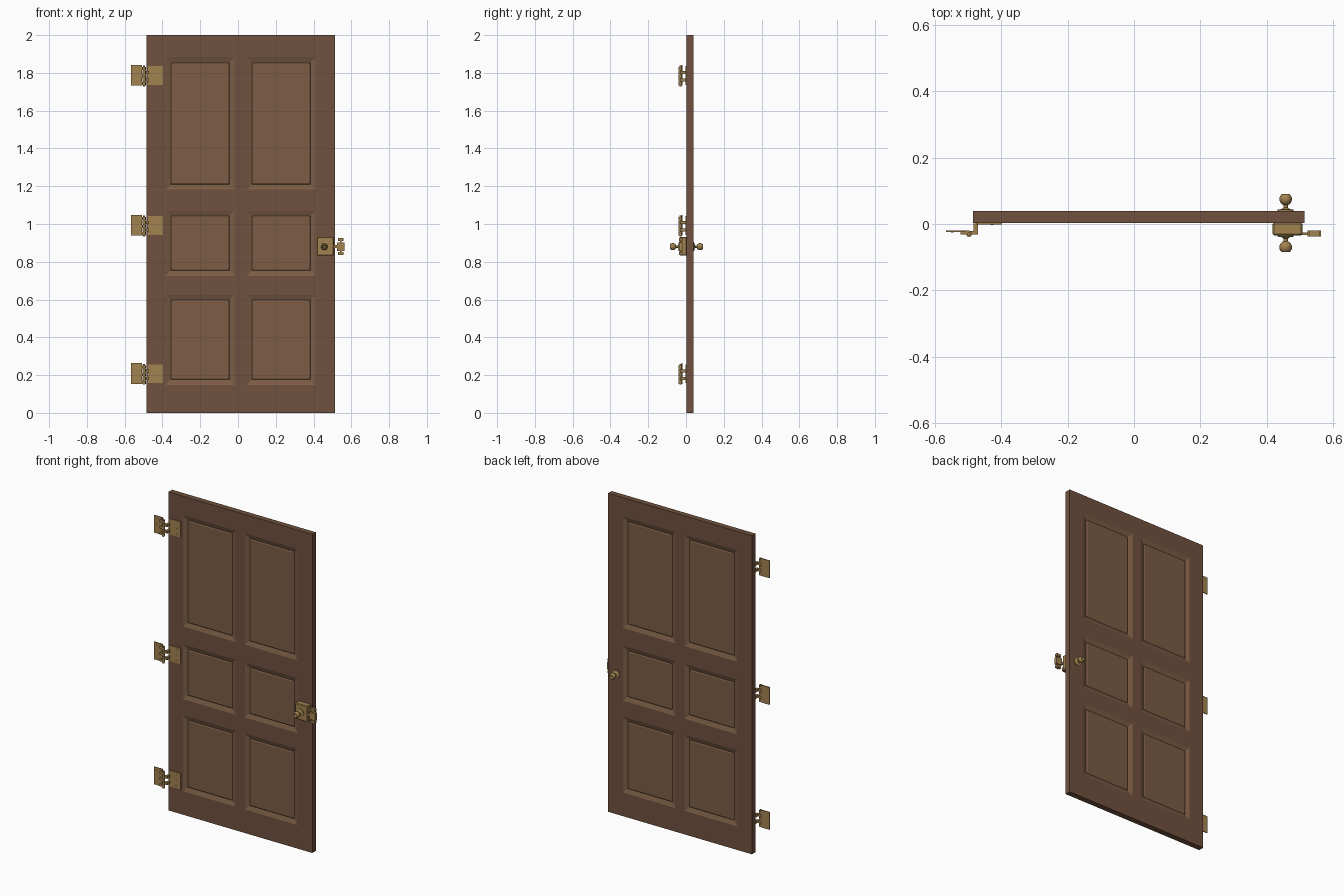
import bpy, bmesh, math
from mathutils import Matrix, Vector

if "Cube" in bpy.data.objects:
    bpy.data.objects.remove(bpy.data.objects["Cube"])


def material(name, rgb):
    m = bpy.data.materials.new(name)
    m.diffuse_color = (*rgb, 1)
    m.use_nodes = True
    m.node_tree.nodes["Principled BSDF"].inputs["Base Color"].default_value = m.diffuse_color
    return m


WOOD = material("wood", (0.16, 0.082, 0.048))
PANEL = material("panel_wood", (0.20, 0.107, 0.06))
BRASS = material("brass", (0.36, 0.225, 0.08))


def finish(name, bm, mats, smooth=False):
    bmesh.ops.recalc_face_normals(bm, faces=bm.faces)
    me = bpy.data.meshes.new(name)
    bm.to_mesh(me)
    bm.free()
    ob = bpy.data.objects.new(name, me)
    bpy.context.collection.objects.link(ob)
    for m in mats:
        me.materials.append(m)
    if smooth:
        bpy.context.view_layer.objects.active = ob
        ob.select_set(True)
        bpy.ops.object.shade_smooth_by_angle(angle=math.radians(40))
        ob.select_set(False)
    return ob


def add_box(bm, x0, x1, y0, y1, z0, z1, bevel=0):
    mat = (Matrix.Translation(((x0 + x1) / 2, (y0 + y1) / 2, (z0 + z1) / 2))
           @ Matrix.Diagonal((x1 - x0, y1 - y0, z1 - z0, 1)))
    verts = bmesh.ops.create_cube(bm, size=1, matrix=mat)["verts"]
    if bevel:
        edges = list({e for v in verts for e in v.link_edges})
        bmesh.ops.bevel(bm, geom=edges, offset=bevel, segments=1, affect="EDGES")


def add_rod(bm, centre, r, length, axis="Z", sides=12):
    rot = Matrix.Rotation(math.pi / 2, 4, "X") if axis == "Y" else Matrix()
    bmesh.ops.create_cone(bm, cap_ends=True, segments=sides, radius1=r, radius2=r,
                          depth=length, matrix=Matrix.Translation(centre) @ rot)


# Door slab: gridded faces on both sides, each panel cell cut as a moulding
XS = [-0.485, -0.384, -0.018, 0.045, 0.411, 0.514]
ZS = [0, 0.148, 0.625, 0.726, 1.07, 1.182, 1.881, 2]
YF, YB = 0.003, 0.039
MOULD = [(0, 0), (0.005, 0.002), (0.028, 0.010), (0.034, 0.006)]  # inset, depth

bm = bmesh.new()


def face(points, mat=0):
    bm.faces.new([bm.verts.new(p) for p in points]).material_index = mat


for y, inward in ((YF, 1), (YB, -1)):
    for i in range(5):
        for k in range(7):
            x0, x1, z0, z1 = XS[i], XS[i + 1], ZS[k], ZS[k + 1]

            def ring(inset, depth):
                yy = y + inward * depth
                return [(x0 + inset, yy, z0 + inset), (x1 - inset, yy, z0 + inset),
                        (x1 - inset, yy, z1 - inset), (x0 + inset, yy, z1 - inset)]

            if i % 2 and k % 2:
                rings = [ring(*m) for m in MOULD]
                for a, b in zip(rings, rings[1:]):
                    for n in range(4):
                        face([a[n], a[n - 1], b[n - 1], b[n]], 1)
                face(rings[-1], 1)
            else:
                face(ring(0, 0))
# slab edges
for x in (XS[0], XS[-1]):
    for a, b in zip(ZS, ZS[1:]):
        face([(x, YF, a), (x, YB, a), (x, YB, b), (x, YF, b)])
for z in (ZS[0], ZS[-1]):
    for a, b in zip(XS, XS[1:]):
        face([(a, YF, z), (b, YF, z), (b, YB, z), (a, YB, z)])
bmesh.ops.remove_doubles(bm, verts=bm.verts, dist=1e-5)
finish("door_slab", bm, [WOOD, PANEL])


# Hinges: two leaves, interleaved knuckle arms, a pin and screws
def hinge(name, c):
    bm = bmesh.new()
    add_box(bm, -0.476, -0.398, -0.002, 0.004, c - 0.05, c + 0.05)
    add_box(bm, -0.566, -0.508, -0.024, -0.019, c - 0.054, c + 0.056)
    for dz in (-0.044, -0.004, 0.036):          # frame-side arms
        add_box(bm, -0.522, -0.496, -0.031, -0.02, c + dz - 0.008, c + dz + 0.008)
        add_rod(bm, (-0.497, -0.030, c + dz), 0.009, 0.018)
    for dz in (-0.024, 0.016):                  # door-side arms
        add_box(bm, -0.484, -0.470, -0.025, 0.002, c + dz - 0.008, c + dz + 0.008)
        add_box(bm, -0.497, -0.470, -0.031, -0.021, c + dz - 0.008, c + dz + 0.008)
        add_rod(bm, (-0.497, -0.030, c + dz), 0.009, 0.018)
    add_rod(bm, (-0.497, -0.030, c - 0.003), 0.005, 0.11)
    for dz in (-0.035, 0, 0.035):
        add_rod(bm, (-0.428, -0.002, c + dz), 0.004, 0.003, "Y", 8)
        add_rod(bm, (-0.548, -0.024, c + dz), 0.004, 0.003, "Y", 8)
    finish(name, bm, [BRASS], True)


for label, z in (("top", 1.787), ("middle", 0.992), ("bottom", 0.207)):
    hinge(label + "_hinge", z)

# Lock case with a bevelled edge
bm = bmesh.new()
add_box(bm, 0.418, 0.507, -0.034, 0.004, 0.832, 0.932, 0.004)
finish("lock_case", bm, [BRASS])

# Latch bolt and keeper
bm = bmesh.new()
add_box(bm, 0.505, 0.53, -0.033, -0.026, 0.873, 0.889)
add_box(bm, 0.523, 0.563, -0.038, -0.019, 0.858, 0.902)
for z in (0.837, 0.911):
    add_box(bm, 0.529, 0.559, -0.038, -0.019, z, z + 0.016)
add_box(bm, 0.540, 0.549, -0.032, -0.024, 0.84, 0.924)
finish("latch_keeper", bm, [BRASS])


# Knobs: lathed rosette, stem and ball
def knob(name, y, direction):
    prof = [(0, 0), (0.024, 0), (0.024, 0.004), (0.012, 0.006), (0.007, 0.010), (0.006, 0.02)]
    for n in range(1, 10):
        a = math.radians(160 - n * 160 / 9 + 0)
        prof.append((0.019 * math.sin(a), 0.036 - 0.019 * math.cos(math.pi - a) * -1))
    bm = bmesh.new()
    vs = [bm.verts.new((0.457 + r, y + direction * h, 0.88)) for r, h in prof]
    es = [bm.edges.new(p) for p in zip(vs, vs[1:])]
    bmesh.ops.spin(bm, geom=vs + es, cent=(0.457, y, 0.88), axis=Vector((0, 1, 0)),
                   angle=math.tau, steps=20, use_merge=True)
    bmesh.ops.remove_doubles(bm, verts=bm.verts, dist=1e-5)
    finish(name, bm, [BRASS], True)


knob("front_knob", -0.034, -1)
knob("back_knob", YB, 1)
